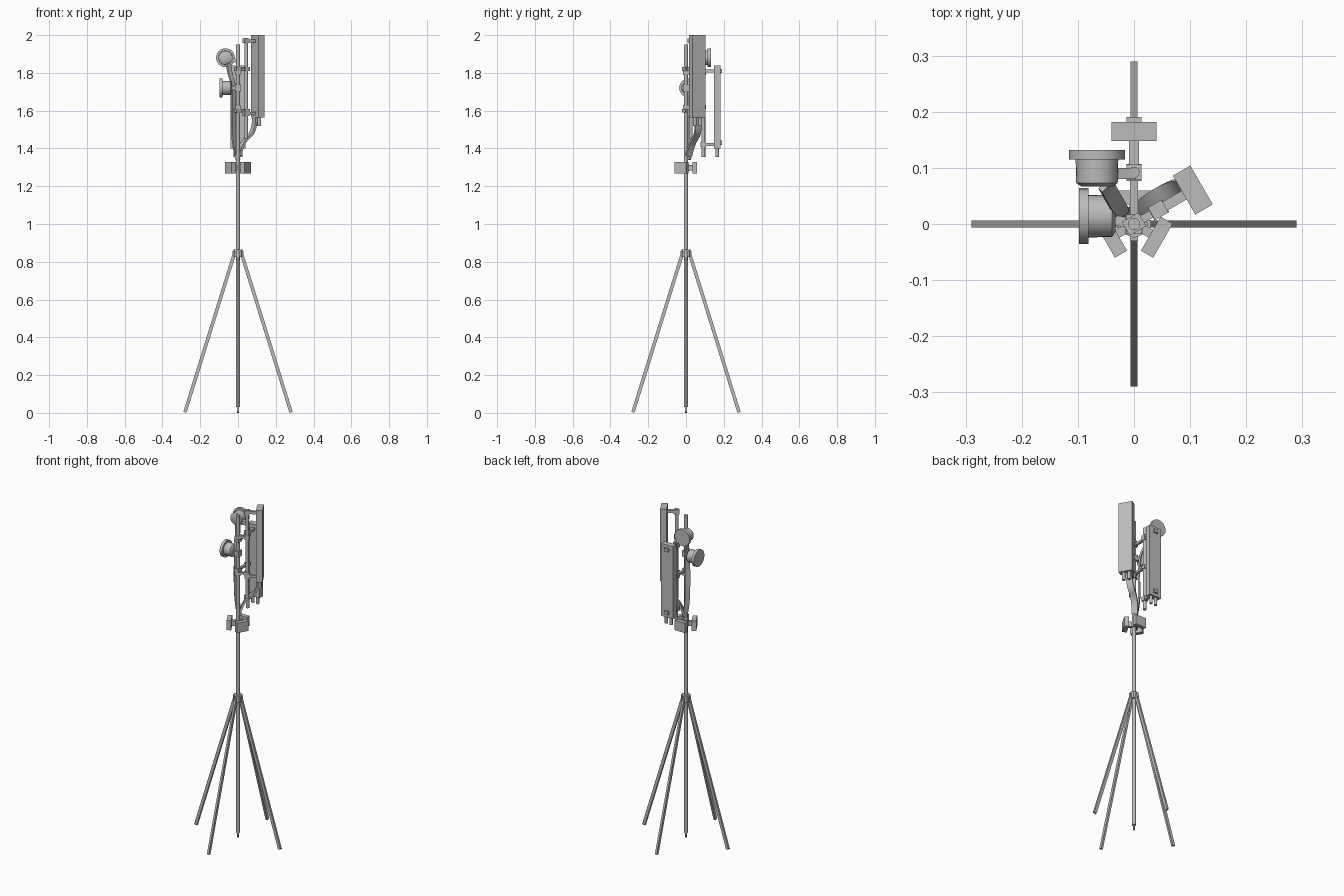
import bpy, bmesh, math
from mathutils import Vector, Matrix, geometry

if "Cube" in bpy.data.objects:
    bpy.data.objects.remove(bpy.data.objects["Cube"])


def material(name, value):
    m = bpy.data.materials.new(name)
    m.use_nodes = True
    m.diffuse_color = (value, value, value, 1)
    m.node_tree.nodes["Principled BSDF"].inputs["Base Color"].default_value = (value, value, value, 1)
    return m


grey = material("painted grey", 0.5)


def finish(bm, name, smooth=False):
    bmesh.ops.recalc_face_normals(bm, faces=bm.faces)
    mesh = bpy.data.meshes.new(name)
    bm.to_mesh(mesh)
    bm.free()
    mesh.materials.append(grey)
    ob = bpy.data.objects.new(name, mesh)
    bpy.context.collection.objects.link(ob)
    if smooth:
        bpy.ops.object.select_all(action='DESELECT')
        ob.select_set(True)
        bpy.context.view_layer.objects.active = ob
        bpy.ops.object.shade_smooth_by_angle(angle=math.radians(35))
    return ob


def box(name, centre, size, turn=0):
    bm = bmesh.new()
    bmesh.ops.create_cube(bm, size=1, matrix=Matrix.Translation(centre)
                          @ Matrix.Rotation(turn, 4, 'Z') @ Matrix.Diagonal((*size, 1)))
    return finish(bm, name)


def aim(a, b):
    """Frame at the midpoint of a-b, z along it, y kept horizontal where possible."""
    d = (b - a).normalized()
    side = Vector((0, 0, 1)).cross(d)
    side = side.normalized() if side.length > 0.001 else Vector((0, 1, 0))
    rot = Matrix((side.cross(d), side, d)).transposed().to_4x4()
    return Matrix.Translation((a + b) / 2) @ rot


def rod(name, a, b, r1, r2=None, sides=12):
    a, b = Vector(a), Vector(b)
    bm = bmesh.new()
    bmesh.ops.create_cone(bm, cap_ends=True, segments=sides, radius1=r1,
                          radius2=r1 if r2 is None else r2, depth=(b - a).length, matrix=aim(a, b))
    return finish(bm, name, sides > 8)


def bar(name, a, b, width, thick):
    a, b = Vector(a), Vector(b)
    bm = bmesh.new()
    bmesh.ops.create_cube(bm, size=1, matrix=aim(a, b)
                          @ Matrix.Diagonal((thick, width, (b - a).length, 1)))
    return finish(bm, name)


def ribbon(name, ends, width, thick, across):
    """Flat cable bundle swept along a bezier."""
    pts = geometry.interpolate_bezier(*[Vector(p) for p in ends], 16)
    across = Vector(across).normalized()
    bm = bmesh.new()
    rings = []
    for i, p in enumerate(pts):
        d = (pts[min(i + 1, 15)] - pts[max(i - 1, 0)]).normalized()
        w = (across - d * across.dot(d)).normalized()
        n = d.cross(w)
        rings.append([bm.verts.new(p + w * width * u / 2 + n * thick * v / 2)
                      for u, v in ((-1, -1), (1, -1), (1, 1), (-1, 1))])
    for r, s in zip(rings, rings[1:]):
        for k in range(4):
            bm.faces.new((r[k], r[k - 1], s[k - 1], s[k]))
    bm.faces.new(rings[0])
    bm.faces.new(rings[-1])
    return finish(bm, name, True)


# Mast, foot and leg collar
rod("mast", (0, 0, 0.03), (0, 0, 1.95), 0.011)
rod("mast_foot", (0, 0, 0), (0, 0, 0.04), 0.005)
rod("leg_collar", (0, 0, 0.825), (0, 0, 0.865), 0.025, sides=8)

# Four splayed legs
for i in range(4):
    c, s = round(math.cos(i * math.pi / 2)), round(math.sin(i * math.pi / 2))
    bar("leg", (0.02 * c, 0.02 * s, 0.84), (0.281 * c, 0.281 * s, 0.003), 0.012, 0.018)
    box("leg_hinge", (0.023 * c, 0.023 * s, 0.84), (0.014, 0.014, 0.035), i * math.pi / 2)

# Three radio units around the mast
for deg in (-30, 90, 210):
    a = math.radians(deg)
    c, s = math.cos(a), math.sin(a)
    box("radio_unit", (0.047 * c, 0.047 * s, 1.297), (0.025, 0.07, 0.06), a)
    box("radio_bracket", (0.023 * c, 0.023 * s, 1.297), (0.03, 0.016, 0.03), a)
rod("radio_clamp", (0, 0, 1.28), (0, 0, 1.315), 0.016, sides=8)


# Panel antennas, each with its pole, arms, brackets and connectors
def antenna(deg, pole_r, panel_r, thick, low, high, pole_low, pole_high, arms, brackets):
    a = math.radians(deg)
    d = Vector((math.cos(a), math.sin(a), 0))
    side = Vector((-d.y, d.x, 0))

    def at(r, z, off=0):
        return d * r + side * off + Vector((0, 0, z))

    box("panel", at(panel_r, (low + high) / 2), (thick, 0.08, high - low), a)
    rod("panel_pole", at(pole_r, pole_low), at(pole_r, pole_high), 0.01)
    for z in arms:
        bar("mast_arm", at(0, z), at(pole_r, z), 0.014, 0.014)
        box("mast_clamp", at(0.0, z), (0.034, 0.028, 0.02), a)
        box("pole_clamp", at(pole_r, z), (0.03, 0.026, 0.02), a)
    for z in brackets:
        bar("panel_bracket", at(pole_r, z), at(panel_r - thick / 2 + 0.002, z), 0.018, 0.016)
        box("bracket_clamp", at(pole_r, z), (0.028, 0.026, 0.026), a)
    for off in (-0.016, 0.016):
        rod("connector", at(panel_r, low - 0.045, off), at(panel_r, low + 0.005, off), 0.009)
    return at


rear = antenna(90, 0.092, 0.165, 0.034, 1.40, 1.838, 1.355, 1.87, (1.62, 1.80), (1.42, 1.81))
antenna(30, 0.05, 0.121, 0.036, 1.565, 2.0, 1.45, 1.985, (1.60, 1.82), (1.585, 1.97))

# Small latch plates on the rear panel
for z in (1.43, 1.81):
    box("panel_latch", rear(0.186, z), (0.009, 0.026, 0.022), math.pi / 2)


# Drum dishes with a wider rim
def dish(centre, direction, rear_len):
    c, d = Vector(centre), Vector(direction)
    rod("dish_rim", c, c + d * 0.017, 0.05, sides=24)
    rod("dish_drum", c - d * rear_len, c, 0.037, 0.038, sides=24)
    rod("dish_back", c - d * (rear_len + 0.006), c - d * rear_len, 0.028, 0.037, sides=24)


dish((-0.066, 0.115, 1.88), (0, 1, 0), 0.042)
dish((-0.081, 0.014, 1.72), (-1, 0, 0), 0.042)
bar("dish_arm", (-0.06, 0.09, 1.88), (0, 0.09, 1.86), 0.02, 0.018)
bar("dish_arm", (-0.04, 0.008, 1.72), (0, 0, 1.72), 0.018, 0.02)
box("dish_clamp", (0, 0, 1.72), (0.03, 0.032, 0.035))

# Cable bundles running down to the mast
ribbon("panel_cable", ((0.09, 0.062, 1.57), (0.085, 0.07, 1.42), (0.03, 0.045, 1.50),
                       (0.005, 0.014, 1.36)), 0.036, 0.012, (-0.5, 0.866, 0))
ribbon("dish_cable", ((-0.05, 0.07, 1.85), (-0.04, 0.05, 1.74), (-0.02, 0.02, 1.80),
                      (-0.022, 0.016, 1.62)), 0.028, 0.01, (0.7, 0.7, 0))
ribbon("mast_cable", ((-0.022, 0.016, 1.63), (-0.022, 0.018, 1.52), (-0.03, 0.02, 1.45),
                      (0, 0.014, 1.34)), 0.028, 0.01, (0.7, 0.7, 0))
